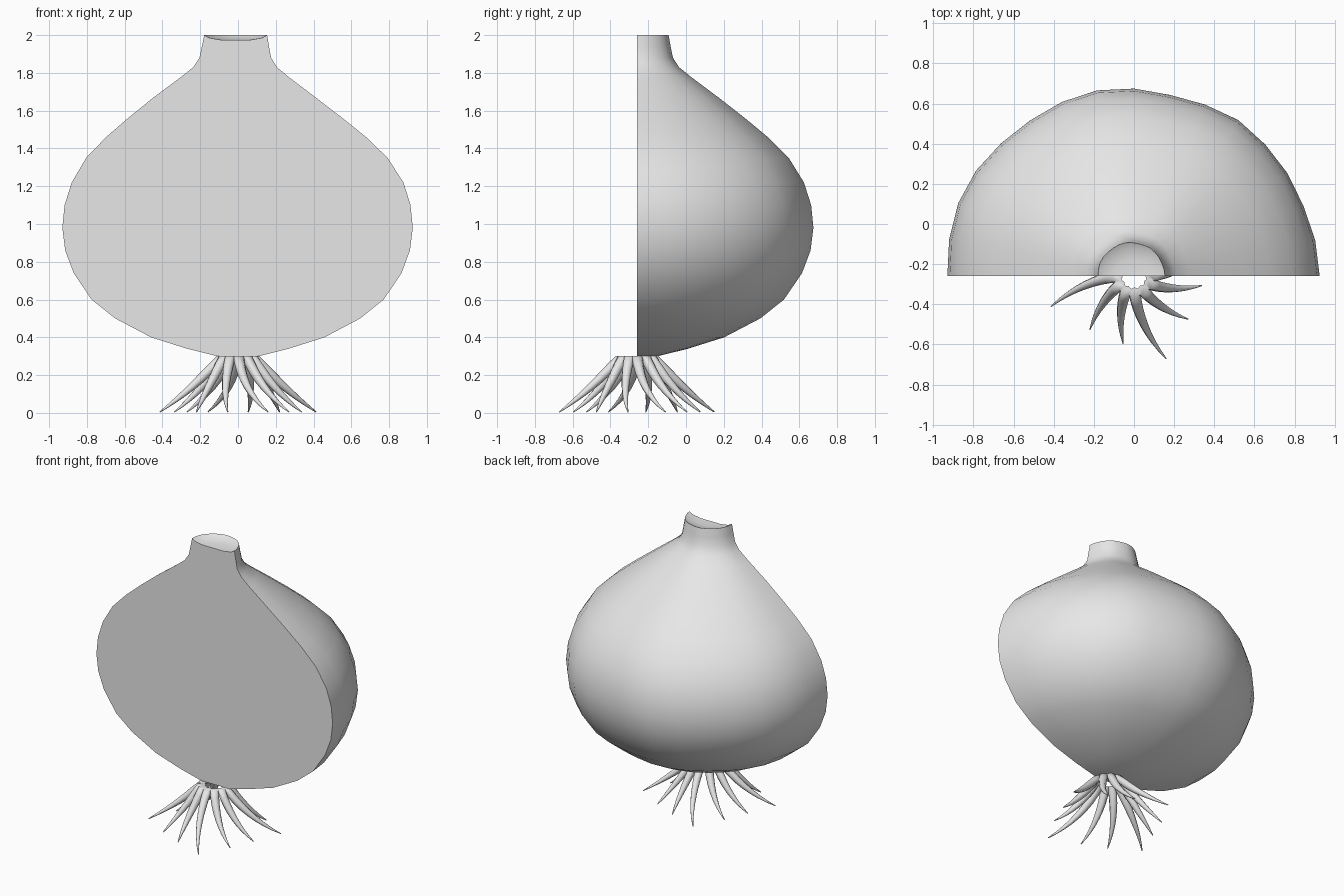
import bpy, bmesh, math

if "Cube" in bpy.data.objects:
    bpy.data.objects.remove(bpy.data.objects["Cube"])

CY = -0.26  # y of the cut plane and bulb axis

grey = bpy.data.materials.new("plain grey")
grey.diffuse_color = (0.8, 0.8, 0.8, 1)
grey.use_nodes = True
grey.node_tree.nodes["Principled BSDF"].inputs["Base Color"].default_value = grey.diffuse_color


def finish(obj, angle):
    obj.data.materials.clear()
    obj.data.materials.append(grey)
    bpy.ops.object.select_all(action='DESELECT')
    obj.select_set(True)
    bpy.context.view_layer.objects.active = obj
    bpy.ops.object.shade_smooth_by_angle(angle=math.radians(angle))


# Half bulb: profile (radius, z, x shift) swept over 180 degrees with a slight wobble
profile = [(0.11, 0.30, 0), (0.27, 0.34, 0), (0.46, 0.40, 0), (0.65, 0.50, 0),
           (0.775, 0.60, 0), (0.87, 0.74, 0), (0.915, 0.86, 0), (0.93, 0.98, 0),
           (0.918, 1.10, 0), (0.88, 1.22, 0), (0.80, 1.35, -0.004),
           (0.69, 1.46, -0.008), (0.57, 1.56, -0.013), (0.43, 1.67, -0.017),
           (0.29, 1.775, -0.016), (0.222, 1.83, -0.015), (0.19, 1.88, -0.014),
           (0.178, 1.94, -0.013), (0.167, 2.00, -0.012), (0.14, 1.985, -0.012),
           (0.08, 1.975, -0.012)]
wobble = [0.995, 0.99, 0.983, 0.99, 0.996, 1.006, 0.995, 0.99, 1.005,
          1.015, 1.01, 1.003, 1.007, 1.018, 1.02, 1.01, 1.0]
bm = bmesh.new()
rows = []
for r, z, dx in profile:
    row = []
    for i, w in enumerate(wobble):
        a = math.pi * i / (len(wobble) - 1)
        row.append(bm.verts.new((dx + r * w * math.cos(a), CY + r * w * math.sin(a), z)))
    rows.append(row)
for lo, hi in zip(rows, rows[1:]):
    for i in range(len(wobble) - 1):
        bm.faces.new((lo[i], lo[i + 1], hi[i + 1], hi[i]))
bm.faces.new(rows[0])           # underside
bm.faces.new(rows[-1])          # neck top
# flat cut face
bm.faces.new([row[0] for row in rows] + [row[-1] for row in reversed(rows)])
bmesh.ops.recalc_face_normals(bm, faces=bm.faces)
mesh = bpy.data.meshes.new("half_bulb")
bm.to_mesh(mesh)
bm.free()
bulb = bpy.data.objects.new("half_bulb", mesh)
bpy.context.collection.objects.link(bulb)
finish(bulb, 50)

# Roots: twelve tapered tubes swirling out from under the bulb
reach = [0.44, 0.345, 0.34]
SIDES, STEPS = 8, 8
for k in range(12):
    tip = math.radians(200 + 30.4 * k if k < 6 else 20 + 30.4 * (k - 6))
    R = reach[k % 3]
    bm = bmesh.new()
    prev = None
    for s in range(STEPS + 1):
        t = s / STEPS
        a = tip - math.radians(19) * (1 - t)
        d = 0.085 + (R - 0.085) * (0.85 * t + 0.15 * t * t)
        z = 0.30 - 0.295 * (1.2 * t - 0.2 * t * t)
        rad = 0.026 * (1 - t ** 1.6) + 0.003
        out = (math.cos(a), math.sin(a))
        tilt = math.radians(45) * min(1, t * 3)   # ring tilts to follow the root
        ring = []
        for j in range(SIDES):
            b = 2 * math.pi * j / SIDES
            u, v = rad * math.cos(b), rad * math.sin(b)
            e = d + u * math.cos(tilt)
            ring.append(bm.verts.new((e * out[0] - v * out[1],
                                      CY + e * out[1] + v * out[0],
                                      max(0, z + u * math.sin(tilt)))))
        if prev:
            for j in range(SIDES):
                n = (j + 1) % SIDES
                bm.faces.new((prev[j], prev[n], ring[n], ring[j]))
        else:
            bm.faces.new(ring)
        prev = ring
    bm.faces.new(prev)
    bmesh.ops.recalc_face_normals(bm, faces=bm.faces)
    mesh = bpy.data.meshes.new(f"root_{k + 1}")
    bm.to_mesh(mesh)
    bm.free()
    root = bpy.data.objects.new(f"root_{k + 1}", mesh)
    bpy.context.collection.objects.link(root)
    finish(root, 60)
